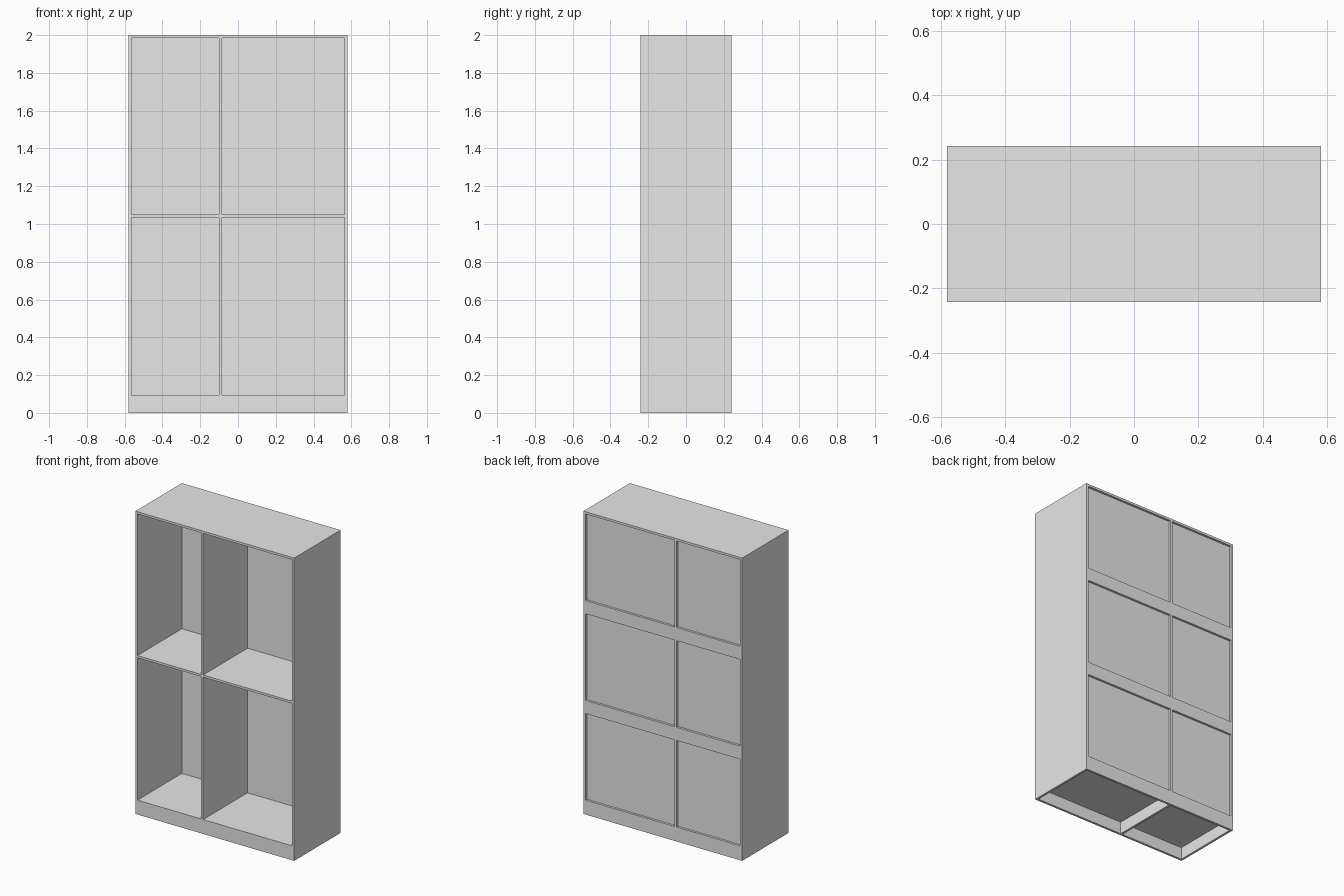
import bpy

cube = bpy.data.objects.get("Cube")
if cube:
    bpy.data.objects.remove(cube, do_unlink=True)

# Overall size and board thickness
W, D, H, T = 0.58, 0.242, 2.0, 0.015
FLOOR = 0.095            # top of the bottom shelf
PANEL_IN, PANEL_OUT = 0.221, 0.227
DIV = (-0.1, -0.085)     # off-centre divider
RAIL = 0.087

grey = bpy.data.materials.new("light grey")
grey.use_nodes = True
colour = (0.8, 0.8, 0.8, 1)
grey.diffuse_color = colour
grey.node_tree.nodes["Principled BSDF"].inputs["Base Color"].default_value = colour


def board(name, x, y, z):
    """Box spanning the given (min, max) ranges."""
    bpy.ops.mesh.primitive_cube_add(size=1)
    ob = bpy.context.object
    ob.name = ob.data.name = name
    for v in ob.data.vertices:
        v.co = [r[0] if c < 0 else r[1] for c, r in zip(v.co, (x, y, z))]
    ob.data.materials.append(grey)
    return ob


# Outer case
full_depth = (-D, D)
board("right_side", (-W, -W + T), full_depth, (0, H - T))
board("left_side", (W - T, W), full_depth, (0, H - T))
board("top", (-W, W), full_depth, (H - T, H))
board("divider", DIV, full_depth, (0, H - T))

# Parts repeated in the narrow and wide bays
opening = (H - T - FLOOR - 2 * RAIL) / 3
for side, bay in (("right", (-W + T, DIV[0])), ("left", (DIV[1], W - T))):
    board(side + "_bottom_shelf", bay, full_depth, (FLOOR - T, FLOOR))
    board(side + "_middle_shelf", bay, (-D, PANEL_IN), (1.035, 1.05))
    board(side + "_back_panel", bay, (PANEL_IN, PANEL_OUT), (FLOOR, H - T))
    board(side + "_front_plinth", bay, (-D, -D + T), (0, FLOOR - T))
    board(side + "_back_plinth", bay, (D - T, D), (0, FLOOR - T))
    for i, level in enumerate(("lower", "upper")):
        z = FLOOR + opening * (i + 1) + RAIL * i
        board(f"{side}_{level}_back_rail", bay, (PANEL_OUT, D), (z, z + RAIL))
